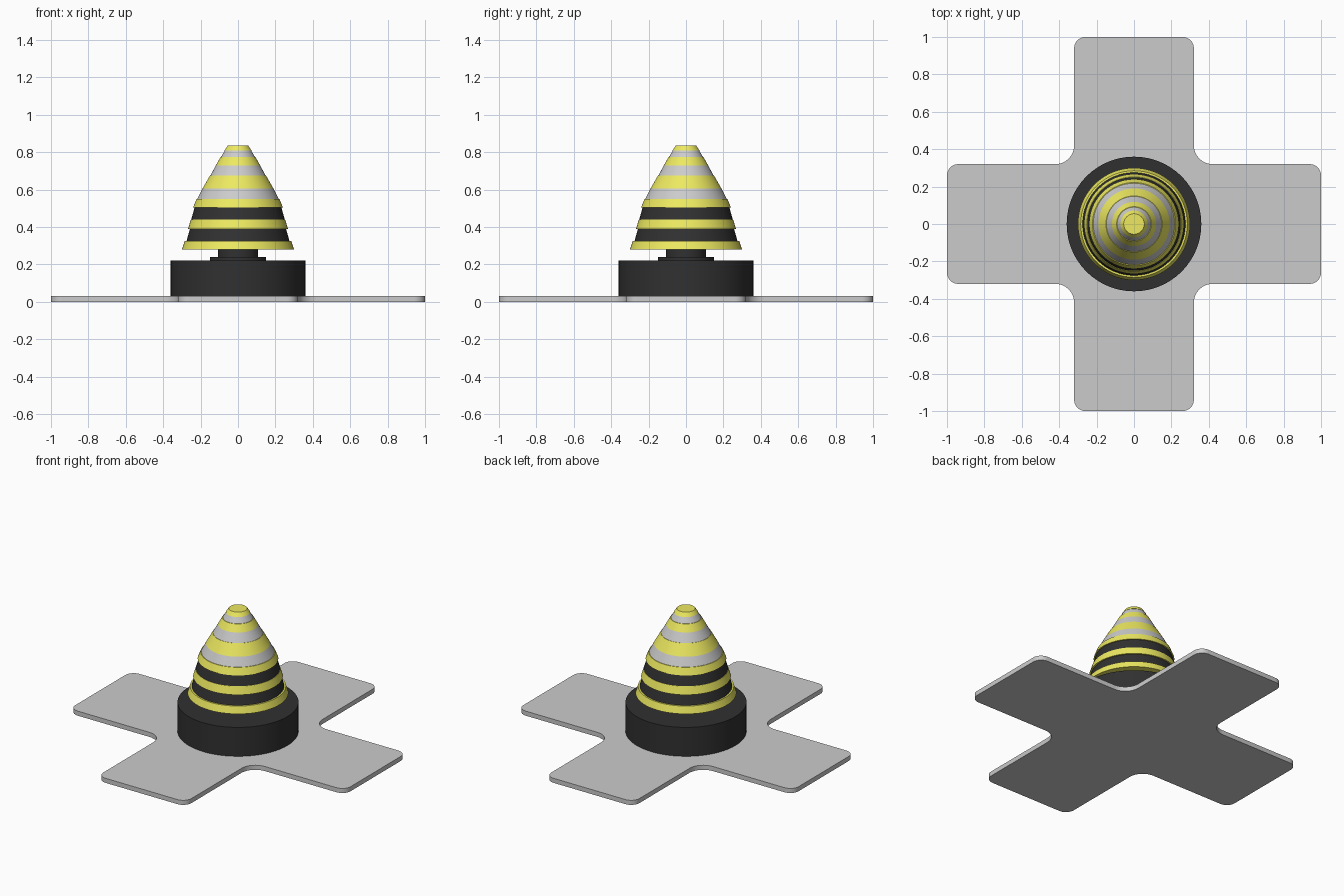
import bpy, bmesh, math

if "Cube" in bpy.data.objects:
    bpy.data.objects.remove(bpy.data.objects["Cube"])


def material(name, rgb):
    m = bpy.data.materials.new(name)
    m.diffuse_color = (*rgb, 1)
    m.use_nodes = True
    m.node_tree.nodes["Principled BSDF"].inputs["Base Color"].default_value = m.diffuse_color
    return m


yellow = material("yellow", (0.85, 0.82, 0.12))
black = material("black", (0.03, 0.03, 0.03))
grey = material("grey", (0.78, 0.78, 0.78))
plate_grey = material("plate grey", (0.68, 0.68, 0.68))


def finish(bm, name, mat):
    bmesh.ops.recalc_face_normals(bm, faces=bm.faces)
    me = bpy.data.meshes.new(name)
    bm.to_mesh(me)
    bm.free()
    ob = bpy.data.objects.new(name, me)
    bpy.context.collection.objects.link(ob)
    me.materials.append(mat)
    bpy.context.view_layer.objects.active = ob
    ob.select_set(True)
    bpy.ops.object.shade_smooth_by_angle(angle=math.radians(30))
    ob.select_set(False)


def frustum(name, z0, z1, r0, r1, mat):
    bm = bmesh.new()
    bmesh.ops.create_cone(bm, cap_ends=True, segments=64,
                          radius1=r0, radius2=r1, depth=z1 - z0)
    bmesh.ops.translate(bm, verts=bm.verts, vec=(0, 0, (z0 + z1) / 2))
    finish(bm, name, mat)


def arc(cx, cy, r, a0, a1, n=8):
    return [(cx + r * math.cos(math.radians(a0 + (a1 - a0) * i / n)),
             cy + r * math.sin(math.radians(a0 + (a1 - a0) * i / n)))
            for i in range(n + 1)]


# Cross-shaped base plate: one arm end plus one inner fillet, turned four times
W, R, F = 0.32, 0.06, 0.10
quarter = (arc(1 - R, -W + R, R, -90, 0) + arc(1 - R, W - R, R, 0, 90)
           + arc(W + F, W + F, F, 270, 180))
bm = bmesh.new()
outline = []
for k in range(4):
    c, s = round(math.cos(k * math.pi / 2)), round(math.sin(k * math.pi / 2))
    outline += [bm.verts.new((x * c - y * s, x * s + y * c, 0)) for x, y in quarter]
bottom = bm.faces.new(outline)
top = bmesh.ops.extrude_face_region(bm, geom=[bottom], use_keep_orig=True)["geom"]
bmesh.ops.translate(bm, verts=[v for v in top if isinstance(v, bmesh.types.BMVert)],
                    vec=(0, 0, 0.03))
finish(bm, "base_plate", plate_grey)

# Black drum and stepped neck
frustum("base_drum", 0.03, 0.22, 0.36, 0.36, black)
frustum("neck_collar", 0.22, 0.24, 0.15, 0.15, black)
frustum("neck", 0.24, 0.28, 0.108, 0.108, black)

# Striped cone, bottom to top: z0, z1, r0, r1, colour
bands = [
    (0.28, 0.325, 0.30, 0.285, yellow),
    (0.325, 0.39, 0.275, 0.257, black),
    (0.39, 0.44, 0.267, 0.252, yellow),
    (0.44, 0.505, 0.25, 0.232, black),
    (0.505, 0.55, 0.24, 0.222, yellow),
    (0.55, 0.605, 0.218, 0.19, grey),
    (0.605, 0.675, 0.19, 0.15, yellow),
    (0.675, 0.73, 0.148, 0.118, grey),
    (0.73, 0.775, 0.118, 0.093, yellow),
    (0.775, 0.81, 0.09, 0.07, grey),
    (0.81, 0.835, 0.072, 0.055, yellow),
]
for i, (z0, z1, r0, r1, mat) in enumerate(bands, 1):
    frustum(f"cone_band_{i}", z0, z1, r0, r1, mat)
